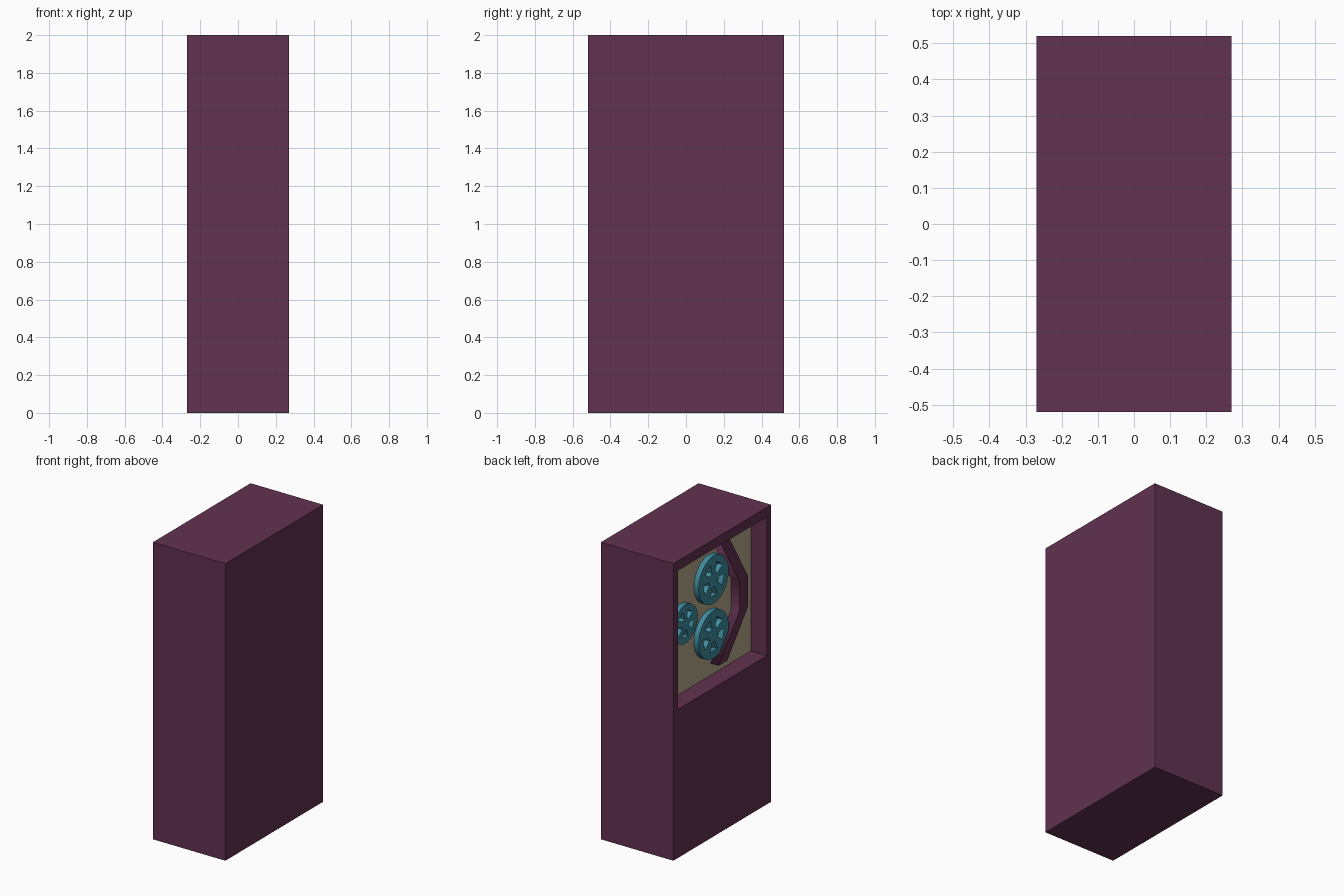
import bpy
from math import sin, cos, pi, radians
from mathutils import Matrix

if "Cube" in bpy.data.objects:
    bpy.data.objects.remove(bpy.data.objects["Cube"])


def material(name, rgb):
    m = bpy.data.materials.new(name)
    m.diffuse_color = (*rgb, 1)
    m.use_nodes = True
    m.node_tree.nodes["Principled BSDF"].inputs["Base Color"].default_value = m.diffuse_color
    return m


MAROON = material("maroon", (0.12, 0.031, 0.08))
BEIGE = material("beige", (0.46, 0.39, 0.26))
TEAL = material("teal", (0.048, 0.26, 0.34))

W, D, H = 0.54, 1.04, 2.0
PANEL_X = -0.15          # depth of the recessed panel


def box(name, lo, hi, mat=None):
    bpy.ops.mesh.primitive_cube_add(size=1, location=[(a + b) / 2 for a, b in zip(lo, hi)])
    ob = bpy.context.object
    ob.name = name
    ob.scale = [b - a for a, b in zip(lo, hi)]
    bpy.ops.object.transform_apply(location=False, rotation=False, scale=True)
    if mat:
        ob.data.materials.append(mat)
    return ob


def plate(name, loops, y, z, x_back, x_front, mat):
    """Extruded outline with holes, lying on the left side (u = -y, v = z)."""
    cu = bpy.data.curves.new(name, 'CURVE')
    cu.dimensions = '2D'
    cu.fill_mode = 'BOTH'
    cu.extrude = abs(x_back - x_front) / 2
    for loop in loops:
        sp = cu.splines.new('POLY')
        sp.points.add(len(loop) - 1)
        for p, (u, v) in zip(sp.points, loop):
            p.co = (u, v, 0, 1)
        sp.use_cyclic_u = True
    tmp = bpy.data.objects.new(name + "_curve", cu)
    bpy.context.collection.objects.link(tmp)
    dg = bpy.context.evaluated_depsgraph_get()
    me = bpy.data.meshes.new_from_object(tmp.evaluated_get(dg))
    bpy.data.objects.remove(tmp)
    ob = bpy.data.objects.new(name, me)
    bpy.context.collection.objects.link(ob)
    ob.matrix_world = Matrix(((0, 0, -1, (x_back + x_front) / 2),
                              (-1, 0, 0, y), (0, 1, 0, z), (0, 0, 0, 1)))
    me.materials.clear()
    me.materials.append(mat)
    return ob


def polar(r, a):
    return r * cos(a), r * sin(a)


def reel(name, y, z, r):
    rim = [polar(r, 2 * pi * i / 40) for i in range(40)]
    holes = []
    for k in range(5):
        a = -pi / 2 + 2 * pi * k / 5
        holes.append([polar(r * f, a + da) for f, da in
                      ((0.32, -0.28), (0.72, -0.34), (0.72, 0.34), (0.32, 0.28))])
    ob = plate(name, [rim] + holes, y, z, PANEL_X, PANEL_X - 0.035, TEAL)
    bpy.ops.object.select_all(action='DESELECT')
    ob.select_set(True)
    bpy.context.view_layer.objects.active = ob
    bpy.ops.object.shade_smooth_by_angle(angle=radians(30))


# cabinet with a recessed window in its left side
cabinet = box("cabinet", (-W / 2, -D / 2, 0), (W / 2, D / 2, H), MAROON)
cutter = box("window_cutter", (-0.5, -0.475, 1.0), (PANEL_X + 0.01, 0.47, 1.935), MAROON)
cutter.hide_render = True
mod = cabinet.modifiers.new("window", 'BOOLEAN')
mod.operation = 'DIFFERENCE'
mod.solver = 'EXACT'
mod.object = cutter
bpy.context.view_layer.objects.active = cabinet
bpy.ops.object.modifier_apply(modifier=mod.name)
bpy.data.objects.remove(cutter)

# back panel of the recess
box("back_panel", (PANEL_X, -0.475, 1.0), (PANEL_X + 0.01, 0.47, 1.935), BEIGE)

# three spoked reels
reel("upper_reel", -0.03, 1.66, 0.16)
reel("lower_reel", -0.03, 1.29, 0.16)
reel("small_reel", 0.27, 1.475, 0.13)

# bent guide rail beside the reels
outer = [(0.14, 1.08), (0.36, 1.36), (0.36, 1.565), (0.165, 1.89)]
inner = [(u - 0.093, v) for u, v in reversed(outer)]
plate("guide_rail", [outer + inner], 0, 0, PANEL_X, PANEL_X - 0.06, MAROON)
